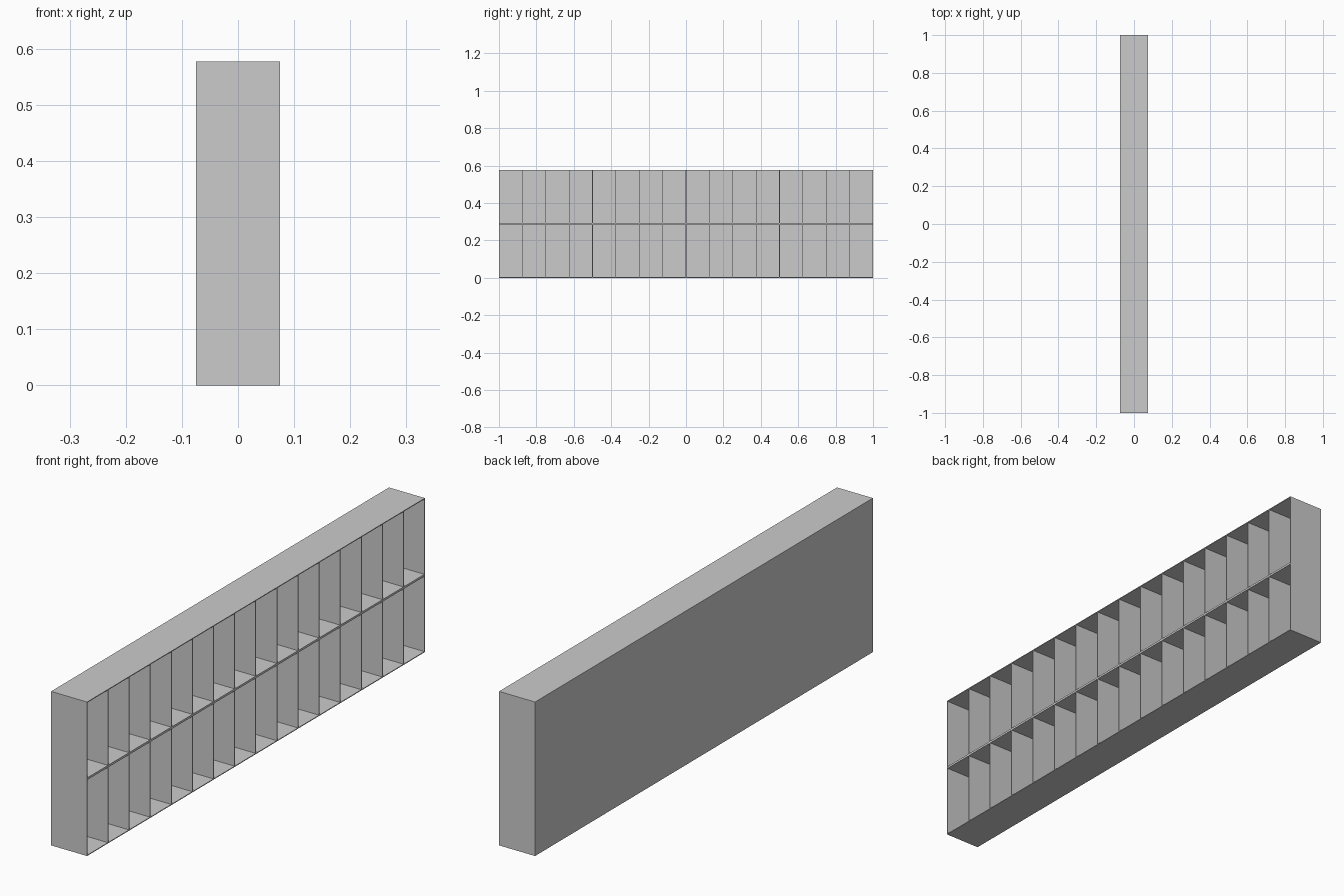
import bpy

if "Cube" in bpy.data.objects:
    bpy.data.objects.remove(bpy.data.objects["Cube"])

W, L, H = 0.149, 2.0, 0.577   # depth (x), length (y), height (z)
T = 0.003                     # sheet thickness
SHELF_T = 0.008
COLUMNS = 16


def box(name, lo, hi):
    bpy.ops.mesh.primitive_cube_add(size=1, location=[(a + b) / 2 for a, b in zip(lo, hi)])
    ob = bpy.context.object
    ob.name = name
    ob.scale = [b - a for a, b in zip(lo, hi)]
    bpy.ops.object.transform_apply(location=False, rotation=False, scale=True)
    return ob


x0, x1 = -W / 2, W / 2
y0, y1 = -L / 2, L / 2

# Outer case, open on the +x side
box("back_panel", (x0, y0, 0), (x0 + T, y1, H))
box("bottom_panel", (x0 + T, y0, 0), (x1, y1, T))
box("top_panel", (x0 + T, y0, H - T), (x1, y1, H))
box("near_end_panel", (x0 + T, y0, T), (x1, y0 + T, H - T))
box("far_end_panel", (x0 + T, y1 - T, T), (x1, y1, H - T))

# Middle shelf
zs = H / 2
box("middle_shelf", (x0 + T, y0 + T, zs - SHELF_T / 2), (x1, y1 - T, zs + SHELF_T / 2))

# Upright dividers in both rows
rows = {"lower": (T, zs - SHELF_T / 2), "upper": (zs + SHELF_T / 2, H - T)}
for i in range(1, COLUMNS):
    y = y0 + i * L / COLUMNS
    for row, (za, zb) in rows.items():
        box(f"{row}_divider_{i}", (x0 + T, y - T / 2, za), (x1, y + T / 2, zb))
